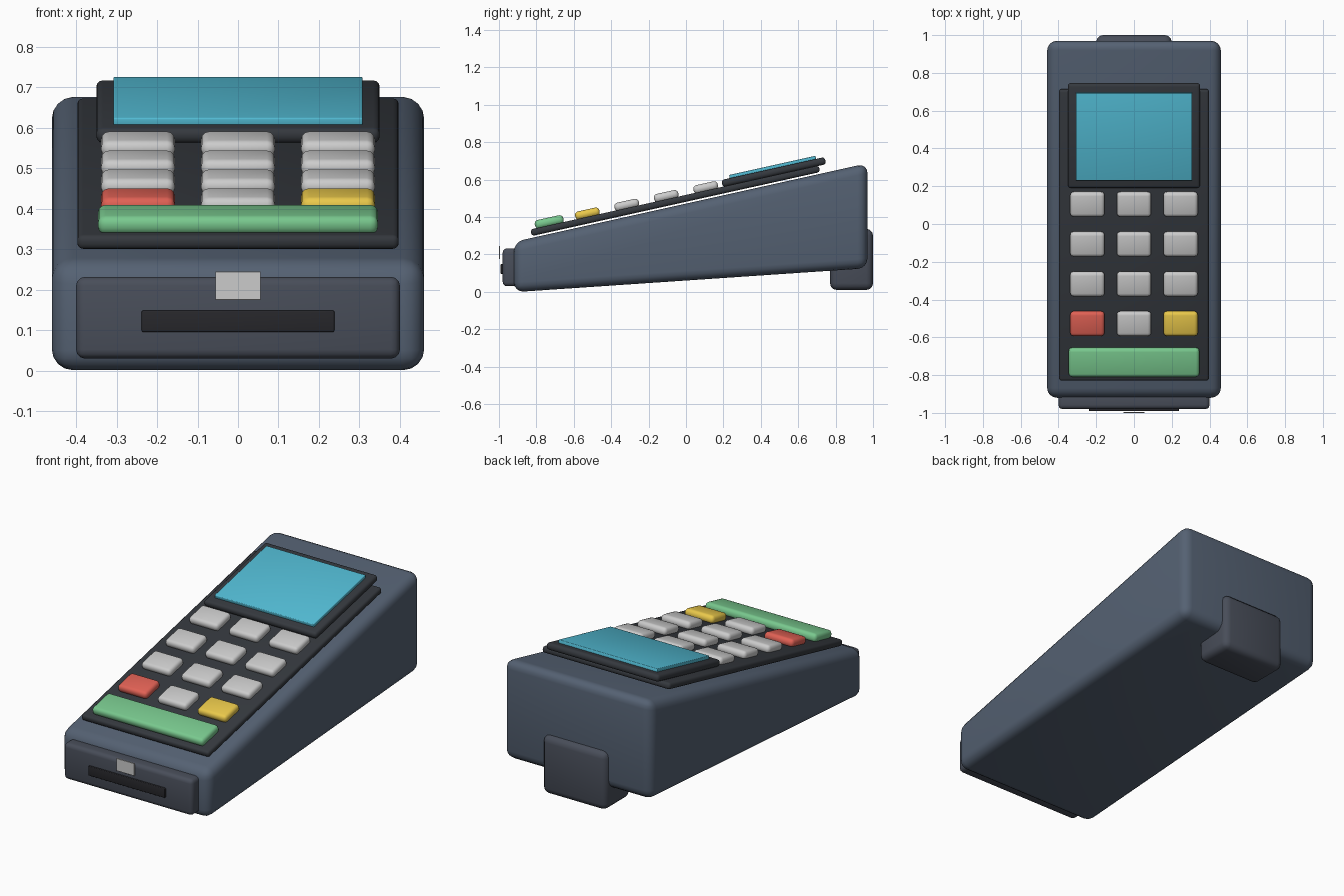
import bpy, bmesh, math
from mathutils import Matrix, Vector

if "Cube" in bpy.data.objects:
    bpy.data.objects.remove(bpy.data.objects["Cube"])

ANG = math.atan(0.222)          # slope of the top face
SIN, COS = math.sin(ANG), math.cos(ANG)
TOP = Matrix.Translation((0, 0, 0.471)) @ Matrix.Rotation(ANG, 4, 'X')


def mat(name, rgb):
    m = bpy.data.materials.new(name)
    m.diffuse_color = (*rgb, 1)
    m.use_nodes = True
    m.node_tree.nodes["Principled BSDF"].inputs["Base Color"].default_value = m.diffuse_color
    return m


SLATE = mat("slate", (0.09, 0.12, 0.17))
BLOCK = mat("dark_slate", (0.065, 0.075, 0.1))
DARK = mat("charcoal", (0.035, 0.04, 0.048))
SLOT = mat("slot_black", (0.02, 0.02, 0.024))
CYAN = mat("screen_cyan", (0.085, 0.5, 0.66))
GREEN = mat("green", (0.19, 0.58, 0.27))
RED = mat("red", (0.75, 0.12, 0.09))
YELLOW = mat("yellow", (0.82, 0.58, 0.07))
LIGHT = mat("key_grey", (0.53, 0.53, 0.53))


def finish(name, bm, material, bevel, segments=3):
    bmesh.ops.recalc_face_normals(bm, faces=bm.faces)
    bmesh.ops.bevel(bm, geom=bm.edges[:], offset=bevel, segments=segments,
                    profile=0.5, affect='EDGES', clamp_overlap=True)
    me = bpy.data.meshes.new(name)
    bm.to_mesh(me)
    bm.free()
    me.materials.append(material)
    ob = bpy.data.objects.new(name, me)
    bpy.context.collection.objects.link(ob)
    bpy.context.view_layer.objects.active = ob
    bpy.ops.object.select_all(action='DESELECT')
    ob.select_set(True)
    bpy.ops.object.shade_smooth_by_angle(angle=math.radians(35))
    return ob


def box(name, x, y, z, material, bevel, segments=3):
    bm = bmesh.new()
    bmesh.ops.create_cube(bm, size=1)
    for v in bm.verts:
        v.co = Vector([(r[0] + r[1]) / 2 + c * (r[1] - r[0])
                       for r, c in zip((x, y, z), v.co)])
    return finish(name, bm, material, bevel, segments)


def on_top(name, x, y, w, material, bevel):
    """Box lying on the sloped face; y is its extent seen from above, w its height range."""
    yc, wc = (y[0] + y[1]) / 2, (w[0] + w[1]) / 2
    vc = (yc + wc * SIN) / COS
    half = (y[1] - y[0] - (w[1] - w[0]) * SIN) / COS / 2
    ob = box(name, x, (vc - half, vc + half), w, material, bevel)
    ob.matrix_world = TOP
    return ob


# wedge body extruded from its side profile
bm = bmesh.new()
profile = [(-0.92, -0.002), (0.97, 0.126), (0.97, 0.687), (-0.92, 0.267)]
face = bm.faces.new([bm.verts.new((-0.46, y, z)) for y, z in profile])
ext = bmesh.ops.extrude_face_region(bm, geom=[face])
bmesh.ops.translate(bm, vec=(0.92, 0, 0),
                    verts=[g for g in ext["geom"] if isinstance(g, bmesh.types.BMVert)])
finish("body", bm, SLATE, 0.052, 4)

# keypad panel, screen frame and screen
on_top("keypad_panel", (-0.397, 0.397), (-0.832, 0.717), (0.010, 0.046), DARK, 0.014)
on_top("screen_frame", (-0.35, 0.35), (0.188, 0.75), (0.044, 0.083), DARK, 0.016)
on_top("screen", (-0.308, 0.308), (0.23, 0.697), (0.076, 0.1), CYAN, 0.004)

# keys: three columns by four rows plus a wide bottom key
for r, yc in enumerate((0.105, -0.106, -0.317, -0.527)):
    for c, xc in enumerate((-0.247, 0, 0.247)):
        m = (RED, LIGHT, YELLOW)[c] if r == 3 else LIGHT
        on_top(f"key_{r}_{c}", (xc - 0.091, xc + 0.091), (yc - 0.07, yc + 0.07),
               (0.04, 0.085), m, 0.019)
on_top("wide_key", (-0.346, 0.346), (-0.813, -0.65), (0.04, 0.087), GREEN, 0.019)

# front card reader block with slot and card chip
box("card_reader", (-0.4, 0.4), (-0.98, -0.88), (0.03, 0.232), BLOCK, 0.022)
box("card_slot", (-0.238, 0.238), (-0.991, -0.95), (0.096, 0.149), SLOT, 0.004)
box("card_chip", (-0.056, 0.056), (-1.0, -0.994), (0.175, 0.245), LIGHT, 0.001, 1)

# rear foot
box("rear_foot", (-0.2, 0.2), (0.77, 1.0), (0.01, 0.337), BLOCK, 0.036)
